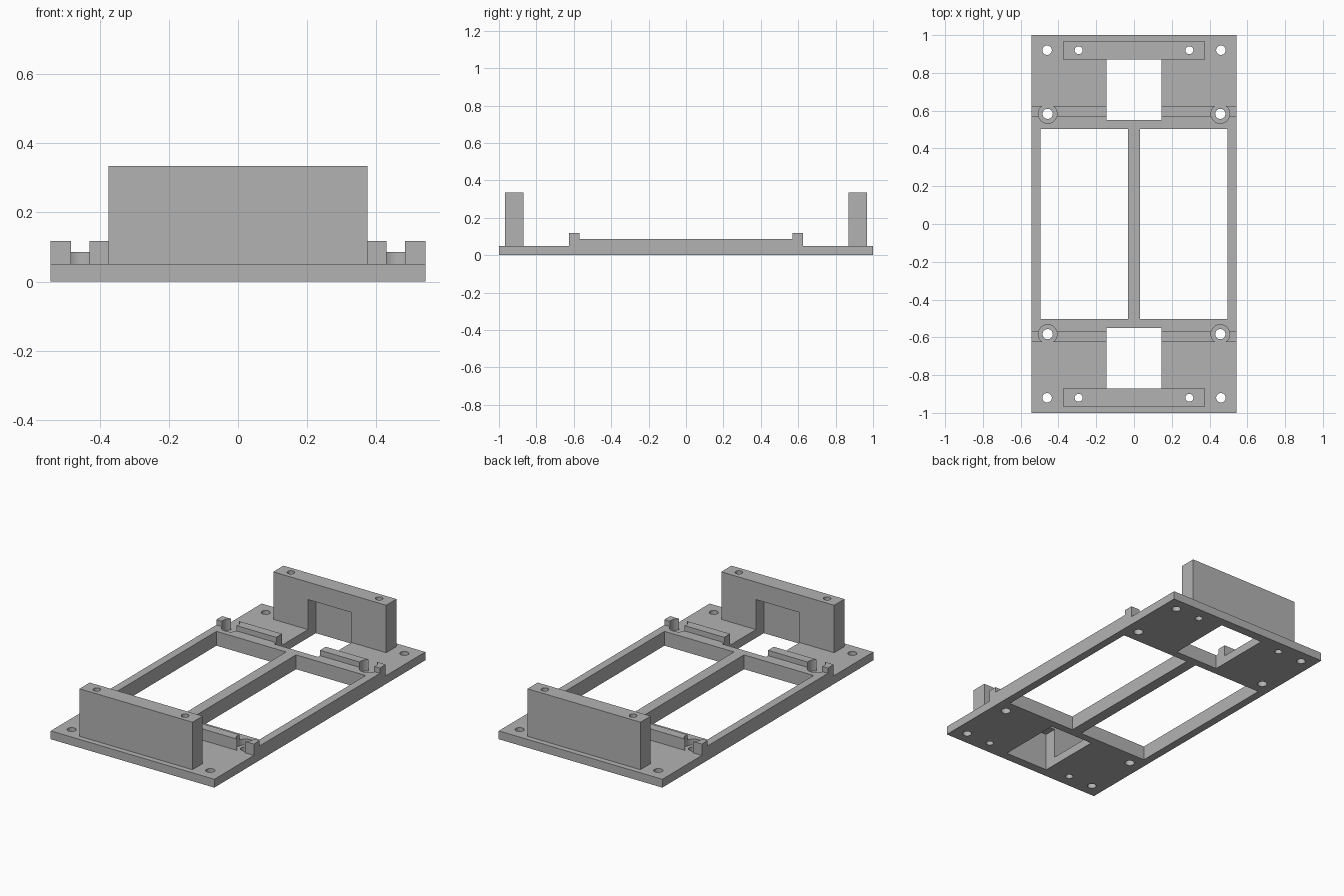
import bpy, bmesh
from mathutils import Matrix

if "Cube" in bpy.data.objects:
    bpy.data.objects.remove(bpy.data.objects["Cube"], do_unlink=True)

grey = bpy.data.materials.new("plain grey")
grey.use_nodes = True
COLOUR = (0.45, 0.45, 0.45, 1)
grey.diffuse_color = COLOUR
grey.node_tree.nodes["Principled BSDF"].inputs["Base Color"].default_value = COLOUR

# Main dimensions
HALF_W, PLATE_Z, DECK_Z, RIDGE_Z, WALL_Z = 0.543, 0.05, 0.086, 0.118, 0.335
SIDES = (-1, 1)


def finish(name, bm):
    bmesh.ops.recalc_face_normals(bm, faces=bm.faces[:])
    mesh = bpy.data.meshes.new(name)
    bm.to_mesh(mesh)
    bm.free()
    mesh.materials.append(grey)
    ob = bpy.data.objects.new(name, mesh)
    bpy.context.collection.objects.link(ob)
    return ob


def box(name, x0, x1, y0, y1, z0, z1):
    bm = bmesh.new()
    size = Matrix.Diagonal((x1 - x0, y1 - y0, z1 - z0, 1))
    middle = Matrix.Translation(((x0 + x1) / 2, (y0 + y1) / 2, (z0 + z1) / 2))
    bmesh.ops.create_cube(bm, size=1, matrix=middle @ size)
    return finish(name, bm)


def cylinder(name, x, y, radius, z0, z1):
    bm = bmesh.new()
    bmesh.ops.create_cone(bm, cap_ends=True, segments=32, radius1=radius, radius2=radius,
                          depth=z1 - z0, matrix=Matrix.Translation((x, y, (z0 + z1) / 2)))
    return finish(name, bm)


def cut(ob, cutters):
    for cutter in cutters:
        mod = ob.modifiers.new("cut", 'BOOLEAN')
        mod.operation = 'DIFFERENCE'
        mod.solver = 'EXACT'
        mod.object = cutter
    # Bake the cuts into the mesh
    graph = bpy.context.evaluated_depsgraph_get()
    mesh = bpy.data.meshes.new_from_object(ob.evaluated_get(graph))
    ob.modifiers.clear()
    ob.data = mesh
    bpy.context.view_layer.objects.active = ob
    bpy.ops.object.select_all(action='DESELECT')
    ob.select_set(True)
    bpy.ops.object.shade_smooth_by_angle()


# Base: stepped side profile with two ridges, extruded across the width
half = [(0.57, DECK_Z), (0.57, RIDGE_Z), (0.625, RIDGE_Z), (0.625, PLATE_Z), (1, PLATE_Z), (1, 0)]
profile = half + [(-y, z) for y, z in reversed(half)]
bm = bmesh.new()
face = bm.faces.new([bm.verts.new((-HALF_W, y, z)) for y, z in profile])
new = bmesh.ops.extrude_face_region(bm, geom=[face])["geom"]
bmesh.ops.translate(bm, vec=(2 * HALF_W, 0, 0),
                    verts=[v for v in new if isinstance(v, bmesh.types.BMVert)])
base = finish("base_plate", bm)

# Cutters for windows, pockets, screw holes and counterbores
base_cutters, end_cutters = [], {-1: [], 1: []}
for sx in SIDES:
    a, b = sorted((sx * 0.033, sx * 0.495))
    base_cutters.append(box("window_cutter", a, b, -0.503, 0.503, -0.1, 0.2))
for sy in SIDES:
    a, b = sorted((sy * 0.55, sy * 0.945))
    end_cutters[sy].append(box("pocket_cutter", -0.145, 0.145, a, b, -0.1, 0.23))
    for sx in SIDES:
        base_cutters += [
            cylinder("counterbore_cutter", sx * 0.457, sy * 0.583, 0.05, PLATE_Z, 0.3),
            cylinder("ridge_hole_cutter", sx * 0.457, sy * 0.583, 0.027, -0.1, 0.3),
            cylinder("corner_hole_cutter", sx * 0.46, sy * 0.92, 0.025, -0.1, 0.3)]
        end_cutters[sy].append(
            cylinder("wall_hole_cutter", sx * 0.293, sy * 0.92, 0.021, -0.1, 0.5))

cut(base, base_cutters + end_cutters[-1] + end_cutters[1])

# Upright end walls, hollowed by the pockets
for sy, name in ((-1, "front_wall"), (1, "back_wall")):
    a, b = sorted((sy * 0.87, sy * 0.967))
    cut(box(name, -0.375, 0.375, a, b, PLATE_Z, WALL_Z), end_cutters[sy])

for cutter in base_cutters + end_cutters[-1] + end_cutters[1]:
    bpy.data.objects.remove(cutter, do_unlink=True)
